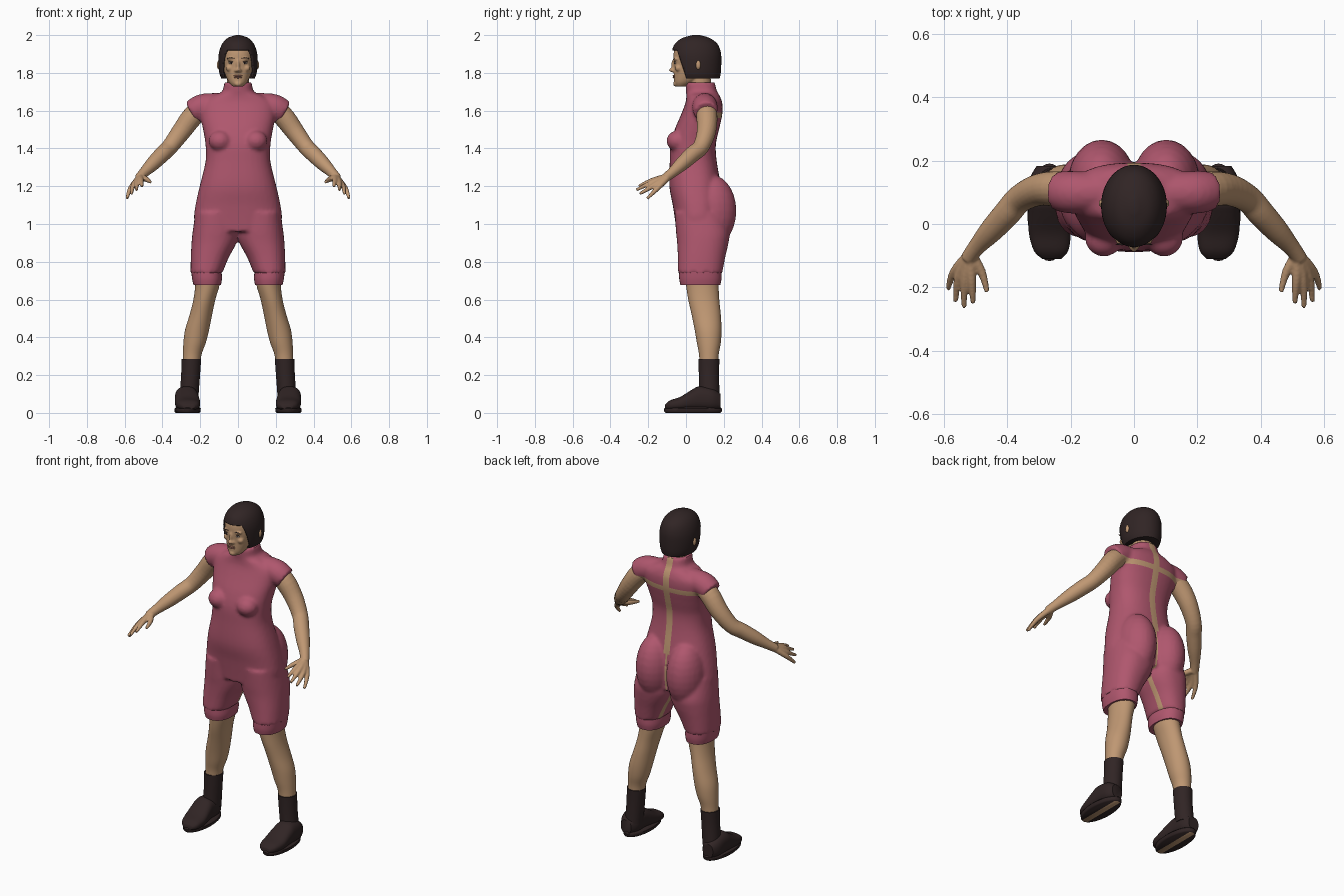
import bpy, bmesh, math
from mathutils import Vector

if "Cube" in bpy.data.objects:
    bpy.data.objects.remove(bpy.data.objects["Cube"])


def material(name, *rgb):
    m = bpy.data.materials.new(name)
    m.use_nodes = True
    m.diffuse_color = (*rgb, 1)
    m.node_tree.nodes["Principled BSDF"].inputs["Base Color"].default_value = (*rgb, 1)
    return m


SKIN = material("skin", .52, .31, .17)
PINK = material("rose cloth", .43, .095, .155)
DARK = material("dark brown", .03, .018, .018)
WHITE = material("eye white", .6, .52, .45)
LIP = material("lip", .38, .17, .12)


def spline(rows, n=4):
    """Smooth in-between rows through the given ones."""
    out = []
    for i in range(len(rows) - 1):
        near = (rows[max(i - 1, 0)], rows[i], rows[i + 1], rows[min(i + 2, len(rows) - 1)])
        for k in range(n):
            t = k / n
            out.append([b + t / 2 * (c - a + t * (2*a - 5*b + 4*c - d + t * (3*(b - c) + d - a)))
                        for a, b, c, d in zip(*near)])
    return out + [list(rows[-1])]


def skin_rings(bm, rings):
    loops = [[bm.verts.new(p) for p in ring] for ring in rings]
    n = len(loops[0])
    for a, b in zip(loops, loops[1:]):
        for i in range(n):
            bm.faces.new((a[i], a[(i + 1) % n], b[(i + 1) % n], b[i]))
    bm.faces.new(loops[0])
    bm.faces.new(loops[-1])


def slices(bm, rows, side=1, along="z", power=2.0, seg=36):
    """Loft of rounded sections, each row: position, x0, x1, v0, v1."""
    rings = []
    for w, x0, x1, v0, v1 in spline(rows):
        ring = []
        for i in range(seg):
            c, s = math.cos(math.tau * i / seg), math.sin(math.tau * i / seg)
            c, s = (math.copysign(abs(q) ** (2 / power), q) for q in (c, s))
            x = side * ((x0 + x1) + (x1 - x0) * c) / 2
            v = ((v0 + v1) + (v1 - v0) * s) / 2
            ring.append((x, v, w) if along == "z" else (x, w, v))
        rings.append(ring)
    skin_rings(bm, rings)


def limb(bm, rows, side=1, seg=20):
    """Round tube, each row: x, y, z, radius."""
    rows = spline(rows)
    mids = [Vector((side * r[0], r[1], r[2])) for r in rows]
    rings = []
    for i, r in enumerate(rows):
        q = (mids[min(i + 1, len(mids) - 1)] - mids[max(i - 1, 0)]).to_track_quat("Z", "Y")
        rings.append([mids[i] + q @ Vector((math.cos(a), math.sin(a), 0)) * r[3]
                      for a in (math.tau * k / seg for k in range(seg))])
    skin_rings(bm, rings)


def ball(bm, place, size, side=1):
    new = bmesh.ops.create_uvsphere(bm, u_segments=24, v_segments=14, radius=1)["verts"]
    for v in new:
        v.co = Vector((side * place[0] + v.co.x * size[0],
                       place[1] + v.co.y * size[1], place[2] + v.co.z * size[2]))


def cut(bm, planes):
    for co, no in planes:
        bmesh.ops.bisect_plane(bm, geom=bm.verts[:] + bm.edges[:] + bm.faces[:],
                               plane_co=co, plane_no=no)


def finish(bm, name, mats, voxel=0, relax=2):
    bmesh.ops.recalc_face_normals(bm, faces=bm.faces)
    me = bpy.data.meshes.new(name)
    bm.to_mesh(me)
    bm.free()
    ob = bpy.data.objects.new(name, me)
    bpy.context.collection.objects.link(ob)
    if voxel:
        r = ob.modifiers.new("fuse", "REMESH")
        r.mode, r.voxel_size = "VOXEL", voxel
        s = ob.modifiers.new("relax", "SMOOTH")
        s.factor, s.iterations = .5, relax
        graph = bpy.context.evaluated_depsgraph_get()
        me = bpy.data.meshes.new_from_object(ob.evaluated_get(graph))
        ob.modifiers.clear()
        ob.data = me
    me.materials.clear()
    for m in mats:
        me.materials.append(m)
    me.shade_smooth()
    me.set_sharp_from_angle(angle=math.radians(50))
    return ob


def paint(ob, planes, rule):
    """Cut along planes, then give the second material to faces that pass the rule."""
    bm = bmesh.new()
    bm.from_mesh(ob.data)
    cut(bm, planes)
    bm.normal_update()
    for f in bm.faces:
        f.material_index = int(rule(f.calc_center_median(), f.normal))
    bm.to_mesh(ob.data)
    bm.free()


# Suit: trunk, hips, bust, thighs and cap sleeves fused together
bm = bmesh.new()
trunk = [(.96, .2, -.05, .19), (1.02, .232, -.058, .19), (1.1, .225, -.07, .19),
         (1.2, .203, -.088, .185), (1.33, .172, -.086, .163), (1.42, .172, -.082, .158),
         (1.5, .185, -.06, .175), (1.58, .2, -.026, .192), (1.64, .195, -.003, .192),
         (1.68, .135, .002, .178), (1.7, .085, 0, .165), (1.75, .073, -.003, .152)]
slices(bm, [(z, -w, w, f, b) for z, w, f, b in trunk], power=2.4)
for s in (1, -1):
    slices(bm, [(1.06, -.005, .225, -.06, .2), (.96, -.005, .24, -.053, .23),
                (.9, .008, .246, -.047, .225), (.82, .05, .25, -.043, .207),
                (.74, .083, .251, -.042, .192)], s, power=2.3)
    ball(bm, (.102, .135, 1.07), (.106, .132, .19), s)
    ball(bm, (.095, -.045, 1.44), (.06, .058, .055), s)
    limb(bm, [(.1, .1, 1.635, .06), (.19, .1, 1.62, .068), (.245, .105, 1.592, .062)], s)
suit = finish(bm, "suit", (PINK, SKIN), .01, 4)
X, Y, Z = Vector((1, 0, 0)), Vector((0, 1, 0)), Vector((0, 0, 1))


def open_seam(c, n):
    back = n.y > .1 and c.y > .08
    spine = back and c.z > 1.18 and abs(c.x) < .02
    cleft = back and .95 < c.z < 1.18 and abs(c.x) < .006
    blades = back and 1.56 < c.z < 1.59
    inseam = c.z < .92 and .11 < c.y < .14 and n.x * c.x < 0 and abs(n.x) > .4
    return spine or cleft or blades or inseam


paint(suit, [(X * d, X) for d in (.02, -.02, .006, -.006)] + [(Y * d, Y) for d in (.11, .14)]
      + [(Z * d, Z) for d in (.92, 1.18, 1.56, 1.59)], open_seam)

# Head and neck
bm = bmesh.new()
skull = [(1.728, .028, -.052, .0), (1.75, .048, -.062, .05), (1.79, .068, -.064, .12),
         (1.83, .08, -.064, .15), (1.87, .087, -.067, .165), (1.92, .088, -.062, .17),
         (1.96, .068, -.035, .145), (1.98, .03, .02, .09)]
slices(bm, [(z, -w, w, f, b) for z, w, f, b in skull], power=2.2)
limb(bm, [(0, .08, 1.66, .062), (0, .075, 1.74, .058), (0, .07, 1.82, .06)])
ball(bm, (0, -.066, 1.815), (.015, .024, .012))
ball(bm, (0, -.062, 1.84), (.01, .016, .035))
ball(bm, (0, -.054, 1.742), (.02, .014, .014))
for s in (1, -1):
    ball(bm, (.011, -.064, 1.812), (.01, .014, .009), s)
    ball(bm, (.036, -.054, 1.874), (.024, .013, .008), s)
    ball(bm, (.045, -.04, 1.825), (.02, .018, .018), s)
    ball(bm, (.1, .065, 1.842), (.012, .014, .026), s)
head = finish(bm, "head", (SKIN,), .005, 3)
bpy.context.view_layer.update()


def on_face(name, mat, x, z, size, lift=0):
    hit = head.ray_cast((x, -1, z), (0, 1, 0))[1]
    bm = bmesh.new()
    ball(bm, (x, hit.y - lift, z), size)
    finish(bm, name, (mat,))


# Eyes, brows and lips
for s, word in ((1, "left"), (-1, "right")):
    on_face(word + "_eye", WHITE, s * .036, 1.852, (.014, .004, .005))
    on_face(word + "_iris", DARK, s * .036, 1.852, (.005, .003, .005), .003)
    on_face(word + "_eyelid", DARK, s * .036, 1.858, (.016, .004, .002), .001)
    on_face(word + "_brow", DARK, s * .038, 1.878, (.02, .003, .0025))
for word, z in (("upper", 1.785), ("lower", 1.776)):
    on_face(word + "_lip", LIP, 0, z, (.023, .007, .0045))

# Hair: bobbed shell with an opening for the face
bm = bmesh.new()
bob = [(1.77, .088, -.05, .178), (1.8, .099, -.062, .184), (1.86, .104, -.072, .187),
       (1.91, .1, -.075, .184), (1.955, .083, -.058, .165), (1.985, .054, -.018, .124),
       (2, .012, .035, .075)]
slices(bm, [(z, -w, w, f, b) for z, w, f, b in bob], seg=48)
edge, slope = Vector((0, -.048, 1.92)), Vector((0, -.15, -.05))
cut(bm, [(edge, slope), (edge, Z)])
gone = [f for f in bm.faces if f.calc_center_median().z < edge.z
        and (f.calc_center_median() - edge).dot(slope) > 0]
bmesh.ops.delete(bm, geom=gone, context="FACES")
hair = finish(bm, "hair", (DARK,))
hair.modifiers.new("thickness", "SOLIDIFY").thickness = .01

for s, word in ((1, "left"), (-1, "right")):
    # Arm and hand
    bm = bmesh.new()
    limb(bm, [(.16, .1, 1.63, .05), (.235, .11, 1.575, .056), (.3, .108, 1.49, .051),
              (.36, .08, 1.41, .044), (.4, .035, 1.37, .043), (.45, -.02, 1.32, .038),
              (.495, -.07, 1.275, .028), (.525, -.11, 1.243, .024)], s)
    wrist = (.517, -.095, 1.25, .019)
    for knuckle, tip in (((.513, -.18, 1.23), (.508, -.25, 1.2)),
                         ((.535, -.18, 1.22), (.537, -.263, 1.18)),
                         ((.554, -.168, 1.205), (.564, -.245, 1.16)),
                         ((.568, -.15, 1.19), (.588, -.205, 1.135)),
                         ((.482, -.15, 1.235), (.464, -.215, 1.222))):
        limb(bm, [wrist, (*knuckle, .014), (*tip, .008)], s, 12)
    finish(bm, word + "_arm", (SKIN,), .005, 3)

    # Gathered cuff
    bm = bmesh.new()
    slices(bm, [(.678, .09, .236, -.03, .182), (.71, .085, .243, -.036, .188),
                (.75, .087, .247, -.036, .188)], s, power=2.3)
    finish(bm, word + "_cuff", (PINK,))

    # Bare leg
    bm = bmesh.new()
    slices(bm, [(.76, .09, .225, -.01, .17), (.68, .097, .226, .0, .172),
                (.6, .12, .236, .012, .176), (.52, .137, .256, .03, .184),
                (.44, .153, .28, .046, .188), (.37, .171, .289, .058, .184),
                (.3, .195, .292, .07, .172), (.2, .205, .295, .072, .17)], s)
    finish(bm, word + "_leg", (SKIN,))

    # Sock
    bm = bmesh.new()
    slices(bm, [(.285, .195, .299, .065, .177), (.2, .201, .301, .068, .175),
                (.08, .21, .31, .07, .178)], s)
    finish(bm, word + "_sock", (DARK,))

    # Shoe upper
    bm = bmesh.new()
    slices(bm, [(-.11, .23, .29, .02, .045), (-.085, .208, .316, .014, .066),
                (-.03, .2, .332, .012, .085), (.03, .206, .334, .012, .122),
                (.07, .212, .334, .012, .14), (.14, .216, .33, .012, .13),
                (.183, .24, .308, .02, .1)], s, "y", 2.5)
    finish(bm, word + "_shoe", (DARK,))

    # Sole with a worn strip beneath
    bm = bmesh.new()
    outline = [(.0, .006), (.006, 0), (.022, -.002), (.03, .006)]
    skin_rings(bm, [[(s * (.267 + (.068 - d) * math.cos(a)), .037 + (.152 - d) * math.sin(a), z)
                     for a in (math.tau * k / 40 for k in range(40))] for z, d in outline])
    sole = finish(bm, word + "_sole", (DARK, SKIN))
    paint(sole, [(X * s * d, X) for d in (.25, .285)],
          lambda c, n: n.z < -.9 and .25 < abs(c.x) < .285)
